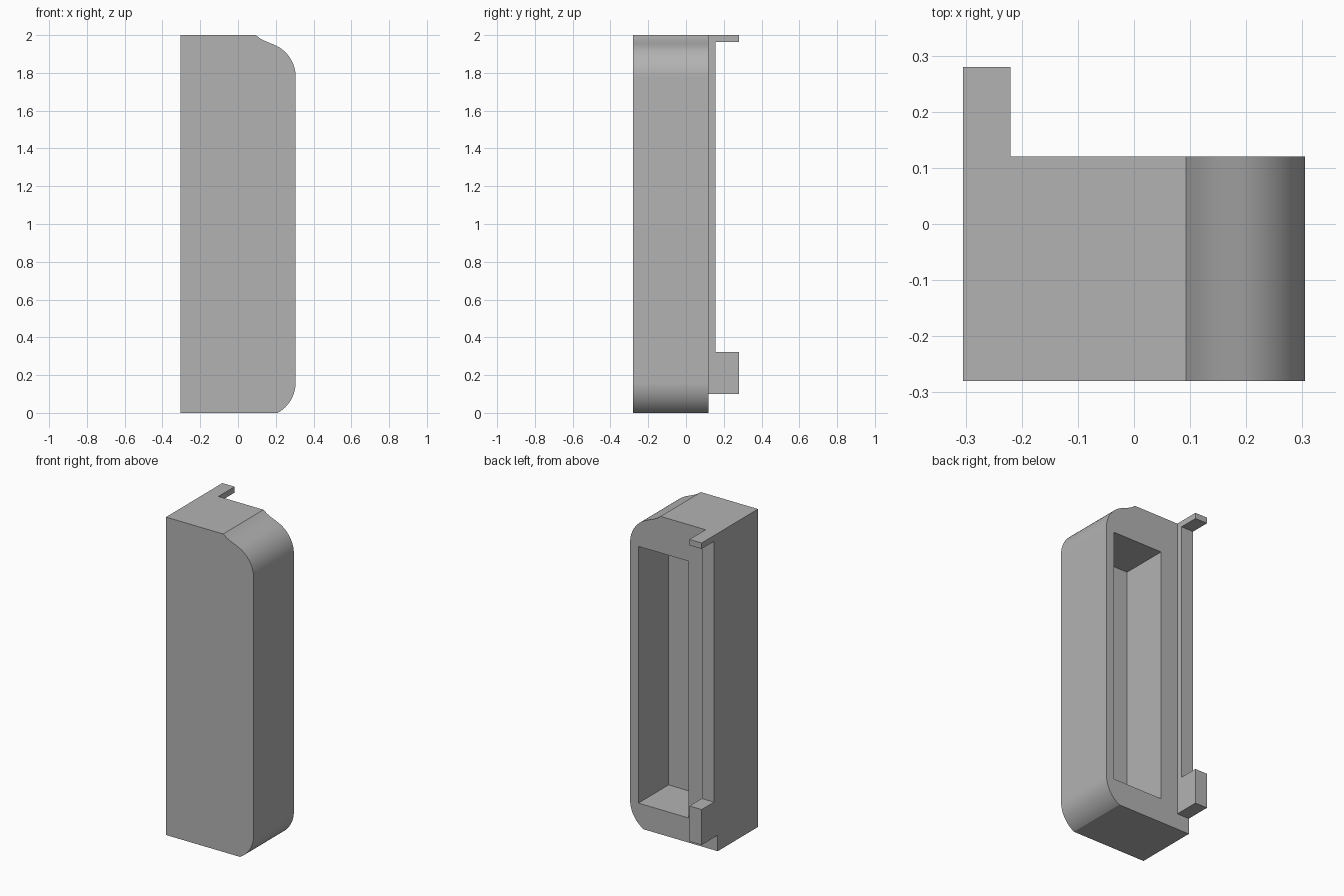
import bpy, bmesh
from math import sin, cos, radians
from mathutils import Vector

default = bpy.data.objects.get("Cube")
if default:
    bpy.data.objects.remove(default, do_unlink=True)

grey = bpy.data.materials.new("plain grey")
grey.use_nodes = True
GREY = (0.45, 0.45, 0.45, 1)
grey.diffuse_color = GREY
grey.node_tree.nodes["Principled BSDF"].inputs["Base Color"].default_value = GREY


def prism(name, points, offset):
    """Extrude a closed 3D outline along an offset into a solid."""
    bm = bmesh.new()
    face = bm.faces.new([bm.verts.new(p) for p in points])
    grown = bmesh.ops.extrude_face_region(bm, geom=[face])["geom"]
    moved = [v for v in grown if isinstance(v, bmesh.types.BMVert)]
    bmesh.ops.translate(bm, verts=moved, vec=Vector(offset))
    bmesh.ops.recalc_face_normals(bm, faces=bm.faces)
    mesh = bpy.data.meshes.new(name)
    bm.to_mesh(mesh)
    bm.free()
    mesh.materials.append(grey)
    obj = bpy.data.objects.new(name, mesh)
    bpy.context.collection.objects.link(obj)
    return obj


def arc(cx, cz, r, start, end, steps=16):
    angles = [radians(start + (end - start) * i / steps) for i in range(steps + 1)]
    return [(cx + r * cos(a), cz + r * sin(a)) for a in angles]


SIDE, FRONT, BACK, TOP = 0.305, -0.28, 0.12, 2.0
R = 0.182

# Housing: rounded on its left side, with a flared shoulder at the top
outline = [(-SIDE, 0)]
outline += arc(SIDE - R, 0.16, R, -61.5, 0)
outline += arc(SIDE - R, 1.78, R, 0, 68)
outline += [(0.17, 1.958), (0.145, 1.968), (0.118, 1.982), (0.093, TOP), (-SIDE, TOP)]
housing = prism("housing", [(x, FRONT, z) for x, z in outline], (0, BACK - FRONT, 0))

# Rectangular pocket cut into the back
pocket = [(-0.10, 0.155), (0.247, 0.155), (0.247, 1.77), (-0.10, 1.77)]
cutter = prism("pocket_cutter", [(x, -0.18, z) for x, z in pocket], (0, 0.5, 0))
cutter.hide_render = True
cut = housing.modifiers.new("pocket", "BOOLEAN")
cut.operation = "DIFFERENCE"
cut.solver = "EXACT"
cut.object = cutter
bpy.ops.object.select_all(action="DESELECT")
bpy.context.view_layer.objects.active = housing
housing.select_set(True)
bpy.ops.object.modifier_apply(modifier=cut.name)
bpy.data.objects.remove(cutter, do_unlink=True)
bpy.ops.object.shade_smooth_by_angle(angle=radians(25))

# Rear rail with a thin top tab and a taller bottom tab
TIP, RAIL = 0.28, 0.157
rail = [(BACK, 0.1), (TIP, 0.1), (TIP, 0.323), (RAIL, 0.323),
        (RAIL, 1.963), (TIP, 1.963), (TIP, TOP), (BACK, TOP)]
prism("rear_rail", [(-SIDE, y, z) for y, z in rail], (0.085, 0, 0))
